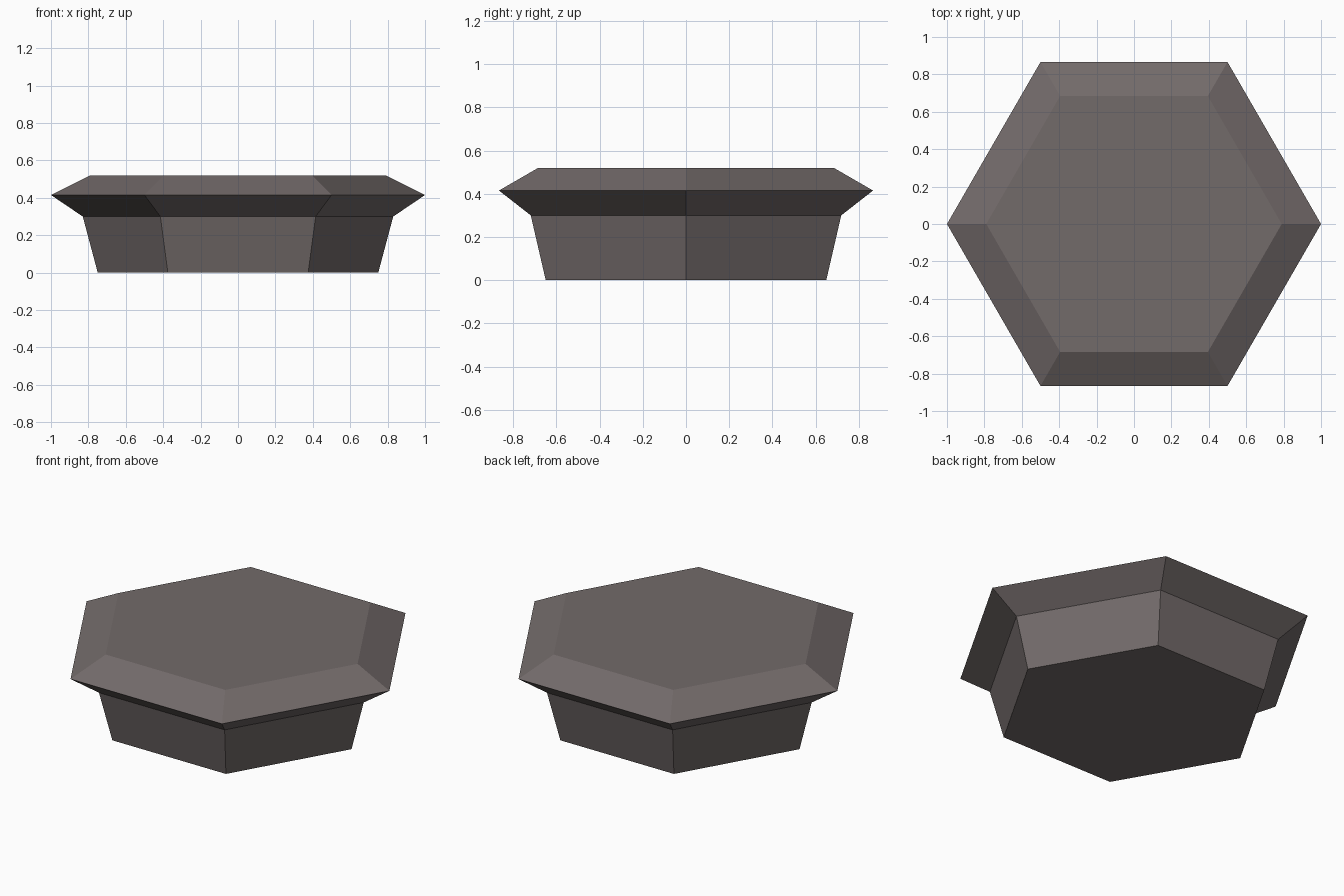
import bpy
import bmesh
from math import cos, sin, pi

cube = bpy.data.objects.get("Cube")
if cube:
    bpy.data.objects.remove(cube, do_unlink=True)

SIDES = 6

# Warm grey stone
stone = bpy.data.materials.new("warm_grey_stone")
stone.use_nodes = True
colour = (0.17, 0.145, 0.143, 1)
stone.diffuse_color = colour
stone.node_tree.nodes["Principled BSDF"].inputs["Base Color"].default_value = colour


def hex_solid(name, profile):
    """Loft a closed hexagonal solid through (radius, height) rings."""
    bm = bmesh.new()
    rings = [[bm.verts.new((r * cos(2 * pi * i / SIDES), r * sin(2 * pi * i / SIDES), z))
              for i in range(SIDES)] for r, z in profile]
    for low, high in zip(rings, rings[1:]):
        for i in range(SIDES):
            j = (i + 1) % SIDES
            bm.faces.new((low[i], low[j], high[j], high[i]))
    bm.faces.new(rings[0][::-1])
    bm.faces.new(rings[-1])
    mesh = bpy.data.meshes.new(name)
    bm.to_mesh(mesh)
    bm.free()
    mesh.materials.append(stone)
    obj = bpy.data.objects.new(name, mesh)
    bpy.context.collection.objects.link(obj)
    return obj


# Flared base, bevelled rim and flat top in one solid
hex_solid("hexagonal_pedestal", [(0.75, 0), (0.83, 0.3), (1, 0.415), (0.79, 0.52)])
